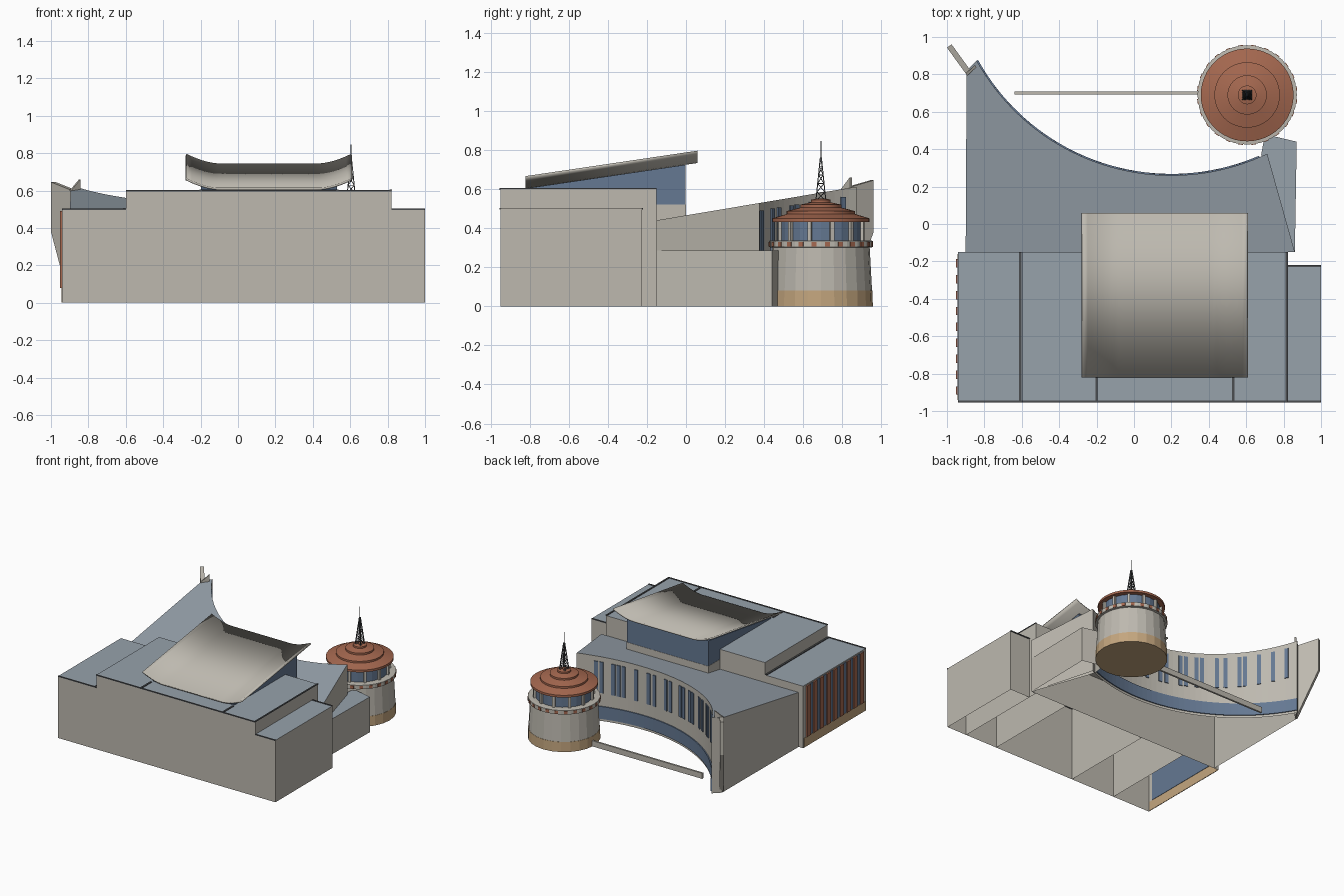
import bpy, bmesh
from math import sin, cos, radians, tau
from mathutils import Vector, Matrix

if "Cube" in bpy.data.objects:
    bpy.data.objects.remove(bpy.data.objects["Cube"])


def material(name, r, g, b):
    m = bpy.data.materials.new(name)
    m.use_nodes = True
    m.diffuse_color = (r, g, b, 1)
    m.node_tree.nodes["Principled BSDF"].inputs["Base Color"].default_value = (r, g, b, 1)
    return m


STONE = material("stone", .51, .485, .43)
ROOF = material("roof_blue_grey", .31, .36, .41)
GLASS = material("blue_glass", .13, .19, .29)
COPPER = material("copper", .38, .14, .08)
TAN = material("tan_base", .55, .38, .21)
DARK = material("dark_metal", .07, .075, .08)


def finish(name, bm, *mats):
    bmesh.ops.recalc_face_normals(bm, faces=bm.faces[:])
    if len(mats) > 1:  # upward faces take the second colour
        for f in bm.faces:
            f.material_index = int(f.normal.z > .5)
    mesh = bpy.data.meshes.new(name)
    bm.to_mesh(mesh)
    bm.free()
    for m in mats:
        mesh.materials.append(m)
    ob = bpy.data.objects.new(name, mesh)
    bpy.context.collection.objects.link(ob)
    return ob


def smooth(ob):
    bpy.ops.object.select_all(action='DESELECT')
    ob.select_set(True)
    bpy.context.view_layer.objects.active = ob
    bpy.ops.object.shade_smooth_by_angle(angle=radians(30))


def prism(name, outline, z0, top, *mats, hollow=False):
    """Vertical walls on an outline; top is a height or a function of y."""
    height = top if callable(top) else lambda y: top
    bm = bmesh.new()
    low = [bm.verts.new((x, y, z0)) for x, y in outline]
    high = [bm.verts.new((x, y, height(y))) for x, y in outline]
    n = len(low)
    for i in range(n):
        j = (i + 1) % n
        bm.faces.new((low[i], low[j], high[j], high[i]))
    bm.faces.new(high)
    if not hollow:
        bm.faces.new(low[::-1])
    ob = finish(name, bm, *mats)
    return ob


def rect(x0, x1, y0, y1):
    return [(x0, y0), (x1, y0), (x1, y1), (x0, y1)]


def slab(name, points, offset, mat):
    """Flat polygon given thickness along an offset."""
    bm = bmesh.new()
    face = bm.faces.new([bm.verts.new(p) for p in points])
    ext = bmesh.ops.extrude_face_region(bm, geom=[face], use_keep_orig=True)
    bmesh.ops.translate(bm, vec=offset, verts=[v for v in ext["geom"] if isinstance(v, bmesh.types.BMVert)])
    return finish(name, bm, mat)


TOWER = Vector((.605, .69, 0))


def revolve(name, profile, sides, mat):
    bm = bmesh.new()
    rings = [[bm.verts.new(TOWER + Vector((r * cos(tau * i / sides), r * sin(tau * i / sides), z)))
              for i in range(sides)] for r, z in profile]
    for a, b in zip(rings, rings[1:]):
        for i in range(sides):
            j = (i + 1) % sides
            bm.faces.new((a[i], a[j], b[j], b[i]))
    bm.faces.new(rings[0][::-1])
    bm.faces.new(rings[-1])
    return finish(name, bm, mat)


def repeat_boxes(name, placements, mat):
    """Many boxes in one object: (centre, size, turn about z)."""
    bm = bmesh.new()
    for centre, size, turn in placements:
        m = Matrix.Translation(centre) @ Matrix.Rotation(turn, 4, 'Z') @ Matrix.Diagonal((*size, 1))
        bmesh.ops.create_cube(bm, size=1, matrix=m)
    return finish(name, bm, mat)


def rod(bm, a, b, r):
    a, b = Vector(a), Vector(b)
    m = Matrix.Translation((a + b) / 2) @ (b - a).to_track_quat('Z', 'Y').to_matrix().to_4x4()
    bmesh.ops.create_cone(bm, cap_ends=True, segments=4, radius1=r, radius2=r, depth=(b - a).length, matrix=m)


# Main hall blocks, open underneath
FRONT, BACK = -.95, -.15
for name, x0, x1, back, h in (("right_end_block", -.94, -.6, BACK, .5), ("hall_right", -.6, -.2, BACK, .6),
                              ("hall_middle", -.2, .53, BACK, .6), ("hall_left", .53, .82, BACK, .6),
                              ("left_end_block", .82, 1, -.225, .5)):
    prism(name, rect(x0, x1, FRONT, back), 0, h, STONE, ROOF, hollow=True)

# Dark seams along the roof edges
seams = [((-.608, -.55, .503), (.014, .8, .006), 0), ((.817, -.55, .602), (.012, .8, .006), 0),
         ((-.2, -.885, .602), (.014, .13, .006), 0), ((.53, -.885, .602), (.014, .13, .006), 0),
         ((.11, FRONT, .6), (1.42, .01, .008), 0), ((-.77, FRONT, .5), (.34, .01, .008), 0),
         ((.91, FRONT, .5), (.18, .01, .008), 0), ((.91, -.225, .5), (.18, .01, .008), 0)]
repeat_boxes("roof_seams", seams, DARK)

# Copper screen on the end wall
repeat_boxes("screen_glass", [((-.941, -.55, .285), (.008, .72, .41), 0)], GLASS)
repeat_boxes("screen_fins", [((-.945, -.21 - .085 * i, .285), (.014, .045, .41), 0) for i in range(9)], COPPER)
repeat_boxes("screen_plinth", [((-.941, -.55, .04), (.006, .78, .075), 0)], TAN)


# Wing with a concave rear wall and a sloping roof
def wing_top(y):
    return .44 + .168 * (y + .15)


def arc_point(deg, radius=1.19):
    t = radians(deg)
    return .2 + radius * sin(t), 1.45 - radius * cos(t)


ARC = [-61 + 86.5 * i / 40 for i in range(41)]
curve = [arc_point(a) for a in ARC]
prism("curved_wing", [(.86, BACK), (-.9, BACK), (-.895, .82)] + curve, 0, wing_top, STONE, ROOF, hollow=True)
band = ARC[:-1]
prism("ground_glazing", [arc_point(a, 1.182) for a in band] + [arc_point(a, 1.191) for a in band[::-1]],
      .02, .12, GLASS)
slots = []
for a in (18.5, 16.5, 12, 10, 8, 3, -2.5, -5, -10.5, -13, -18.5, -20.5, -24.5, -26.5,
          -32, -35, -40, -42, -47, -52, -57):
    x, y = arc_point(a, 1.188)
    slots.append(((x, y, wing_top(y) - .165), (.03, .01, .25), radians(a)))
repeat_boxes("slot_windows", slots, GLASS)

# Fins at the tip of the wing
slab("tip_fin", [(-.9, .805, 0), (-1, .943, .38), (-1, .943, .645), (-.9, .805, .605)], (.025, .017, 0), STONE)
slab("tip_pier", [(-.9, .805, 0), (-.85, .85, 0), (-.85, .85, .66), (-.9, .805, .6)], (.008, -.012, 0), STONE)

# Low link building beside the tower
prism("link_building", [(.86, BACK), (.87, .44), (.7, .48), (.68, .37), (.7, .3)], 0, .285, STONE, ROOF, hollow=True)

# Clerestory below the curved canopy
def canopy_z(y):
    return .603 + .148 * (y + .82)


prism("clerestory_base", rect(-.2, .53, -.2, 0), .35, .52, STONE)
prism("clerestory_glass", rect(-.198, .528, -.8, -.002), .5, canopy_z, GLASS)

# Canopy: flat middle, upturned sides, rising to the rear
bm = bmesh.new()
rows = []
for y in (-.82, .06):
    row = []
    for i in range(33):
        u = -1 + i / 16
        lift = max(0, abs(u) - .6) / .4
        row.append(bm.verts.new((.165 + .445 * u, y, canopy_z(y) + .052 * lift ** 1.7)))
    rows.append(row)
for i in range(32):
    bm.faces.new((rows[0][i], rows[0][i + 1], rows[1][i + 1], rows[1][i]))
canopy = finish("canopy", bm, STONE)
solid = canopy.modifiers.new("thickness", 'SOLIDIFY')
solid.thickness = .012
solid.offset = 1
smooth(canopy)

# Round tower
revolve("tower_base", [(.266, 0), (.264, .08)], 24, TAN)
revolve("tower_wall", [(.262, .08), (.25, .3)], 24, STONE)
revolve("tower_ledge", [(.25, .3), (.266, .303), (.266, .335), (.24, .337)], 24, STONE)
revolve("tower_glass", [(.213, .33), (.213, .437)], 24, GLASS)


def around(count, radius, z, size):
    return [(TOWER + Vector((radius * cos(t), radius * sin(t), z)), size, t)
            for t in (tau * (i + .5) / count for i in range(count))]


repeat_boxes("ledge_tiles", around(24, .264, .318, (.008, .026, .024)), COPPER)
repeat_boxes("tower_columns", around(12, .218, .385, (.02, .02, .1)), STONE)
smooth(revolve("tower_roof", [(.2, .43), (.248, .432), (.248, .45), (.175, .472), (.175, .487), (.105, .505),
                              (.105, .52), (.05, .532), (.05, .545), (.02, .552)], 48, COPPER))

# Lattice mast
bm = bmesh.new()
levels = [(.032 * (1 - i / 5) + .004, .54 + .044 * i) for i in range(6)]
for k in range(4):
    c0, c1 = [(cos(tau * (k + j + .5) / 4), sin(tau * (k + j + .5) / 4)) for j in (0, 1)]

    def corner(c, level):
        return TOWER + Vector((c[0] * level[0], c[1] * level[0], level[1]))

    for a, b in zip(levels, levels[1:]):
        rod(bm, corner(c0, a), corner(c0, b), .0035)
        rod(bm, corner(c0, a), corner(c1, b), .002)
        rod(bm, corner(c1, a), corner(c0, b), .002)
        rod(bm, corner(c0, b), corner(c1, b), .002)
rod(bm, TOWER + Vector((0, 0, .74)), TOWER + Vector((0, 0, .845)), .003)
finish("mast", bm, DARK)

# Low freestanding wall
prism("garden_wall", rect(-.64, .345, .693, .708), 0, .045, STONE)
